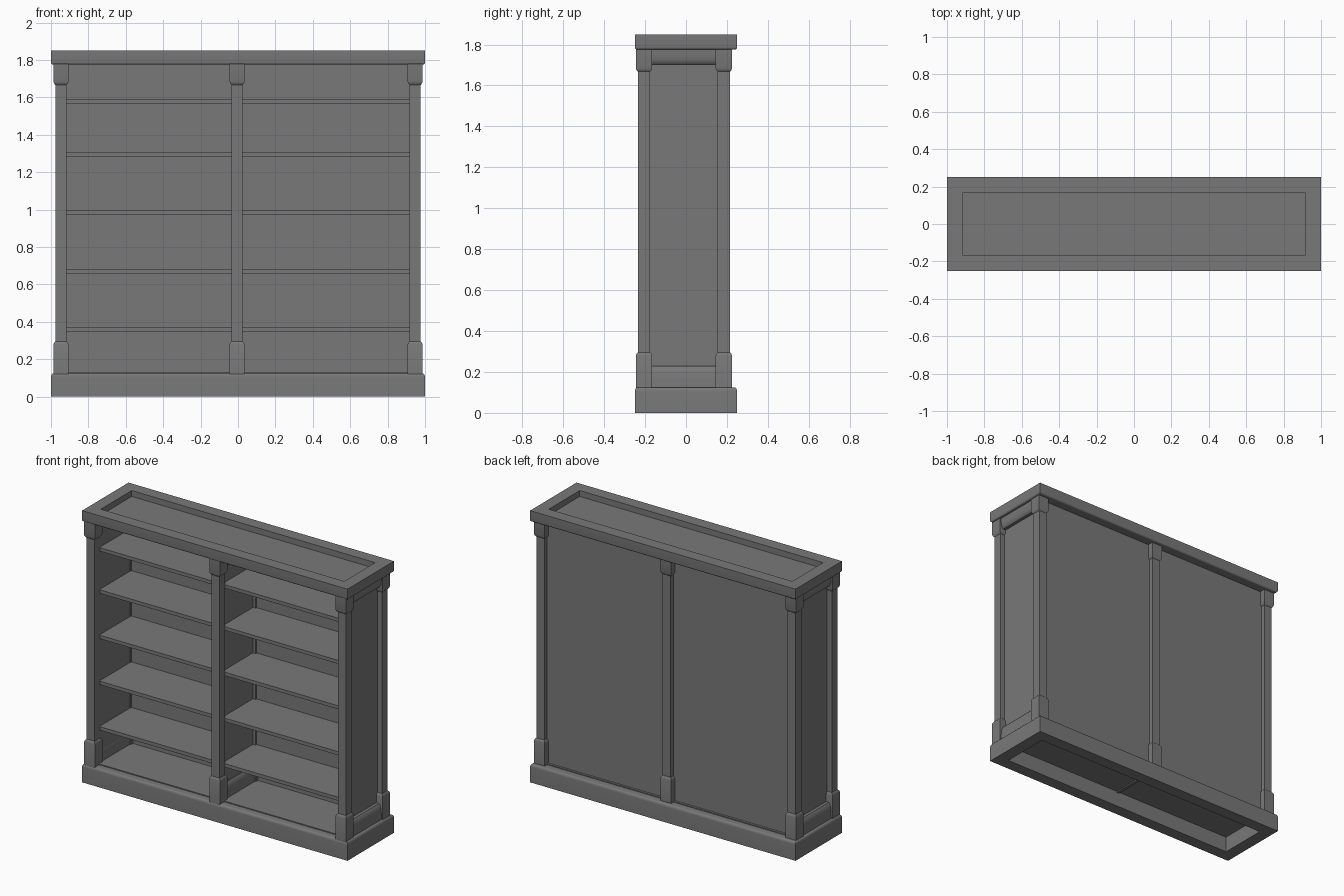
import bpy, bmesh, math

cube = bpy.data.objects.get("Cube")
if cube:
    bpy.data.objects.remove(cube, do_unlink=True)

grey = bpy.data.materials.new("dark_grey_paint")
grey.use_nodes = True
grey.diffuse_color = (0.19, 0.19, 0.19, 1)
grey.node_tree.nodes["Principled BSDF"].inputs["Base Color"].default_value = (0.19, 0.19, 0.19, 1)

MID = -0.005                  # x of the centre divider
SIDE = 0.947                  # x of the outer posts
FRONT, BACK = -0.205, 0.185   # y of the post rows
PLINTH_TOP, CROWN_BASE = 0.125, 1.775


def finish(name, bm):
    bmesh.ops.recalc_face_normals(bm, faces=bm.faces)
    mesh = bpy.data.meshes.new(name)
    bm.to_mesh(mesh)
    bm.free()
    mesh.materials.append(grey)
    mesh.polygons.foreach_set("use_smooth", [True] * len(mesh.polygons))
    mesh.set_sharp_from_angle(angle=math.radians(32))
    obj = bpy.data.objects.new(name, mesh)
    bpy.context.collection.objects.link(obj)
    return obj


def loft(name, cx, cy, sections, closed=False):
    """Skin a stack of rectangles (half width, half depth, z)."""
    bm = bmesh.new()
    rings = [[bm.verts.new((cx + sx * hx, cy + sy * hy, z))
              for sx, sy in ((-1, -1), (1, -1), (1, 1), (-1, 1))]
             for hx, hy, z in sections]
    pairs = list(zip(rings, rings[1:]))
    if closed:
        pairs.append((rings[-1], rings[0]))
    else:
        bm.faces.new(rings[0])
        bm.faces.new(rings[-1])
    for low, high in pairs:
        for i in range(4):
            j = (i + 1) % 4
            bm.faces.new((low[i], low[j], high[j], high[i]))
    return finish(name, bm)


def box(name, x0, x1, y0, y1, z0, z1):
    hx, hy = (x1 - x0) / 2, (y1 - y0) / 2
    return loft(name, (x0 + x1) / 2, (y0 + y1) / 2, [(hx, hy, z0), (hx, hy, z1)])


def moulding(name, z_flat, z_lip, hole_x, hole_y):
    """Rectangular frame, flat on one side and rounded in towards the lip."""
    inset, steps = 0.014, 5
    rise = (z_lip - z_flat) * 0.16
    profile = [(hole_x, hole_y, z_flat), (1.0, 0.25, z_flat)]
    for i in range(steps + 1):
        a = math.pi / 2 * i / steps
        d = inset * (1 - math.cos(a))
        profile.append((1.0 - d, 0.25 - d, z_lip - rise * (1 - math.sin(a))))
    profile.append((hole_x, hole_y, z_lip))
    return loft(name, 0, 0, profile, closed=True)


# Plinth and crown frames
moulding("plinth", 0, PLINTH_TOP, 0.915, 0.168)
moulding("crown", 1.85, CROWN_BASE, 0.917, 0.166)

# Posts with a foot block and a capital
for col, x in (("right", -SIDE), ("middle", MID), ("left", SIDE)):
    for row, y in (("front", FRONT), ("back", BACK)):
        tag = f"{row}_{col}"
        box(f"post_{tag}", x - 0.03, x + 0.03, y - 0.03, y + 0.03, 0.2, 1.72)
        loft(f"foot_{tag}", x, y, [(0.04, 0.04, PLINTH_TOP - 0.01), (0.04, 0.04, 0.28),
                                   (0.037, 0.037, 0.288), (0.03, 0.03, 0.296)])
        loft(f"capital_{tag}", x, y, [(0.03, 0.03, 1.667), (0.037, 0.037, 1.675),
                                      (0.04, 0.04, 1.684), (0.04, 0.04, CROWN_BASE + 0.01)])

# Upright panels with rounded rails at bottom and top
for col, x in (("right", -SIDE), ("middle", MID), ("left", SIDE)):
    cx = x if col == "middle" else x - math.copysign(0.016, x)
    box(f"panel_{col}", cx - 0.01, cx + 0.01, FRONT, BACK, 0.1, CROWN_BASE + 0.01)
    mid_y, half = (FRONT + BACK) / 2, (BACK - FRONT) / 2
    curve = ((0.032, 0.0), (0.031, 0.4), (0.028, 0.7), (0.022, 0.9), (0.014, 1.0))
    for end, z, height in (("lower", PLINTH_TOP, 0.105), ("upper", CROWN_BASE, -0.073)):
        loft(f"{end}_rail_{col}", x, mid_y, [(w, half, z + t * height) for w, t in curve])

# Back, floor, top and shelves for each bay
for bay, x0, x1 in (("right", -SIDE + 0.016, MID), ("left", MID, SIDE - 0.016)):
    box(f"back_panel_{bay}", x0, x1, 0.165, 0.185, 0.11, CROWN_BASE + 0.01)
    box(f"floor_{bay}", x0, x1, -0.2, 0.2, 0.108, 0.131)
    box(f"top_board_{bay}", x0, x1, -0.2, 0.2, 1.785, 1.81)
    for n, z in enumerate((0.361, 0.671, 0.984, 1.293, 1.58), 1):
        box(f"shelf_{bay}_{n}", x0, x1, -0.177, 0.17, z - 0.012, z + 0.012)
